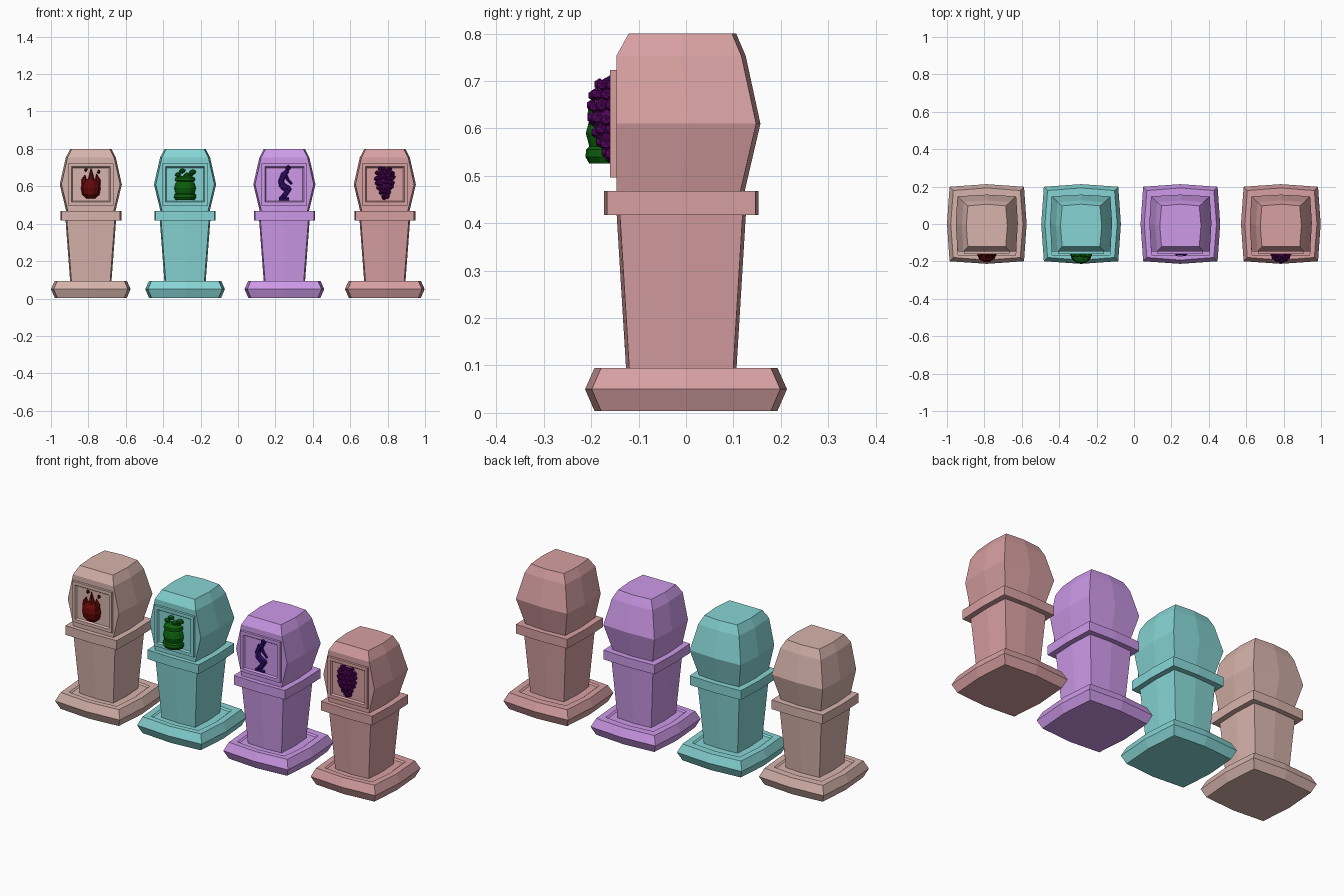
import bpy, bmesh, math, random
from mathutils import Vector, Matrix

if "Cube" in bpy.data.objects:
    bpy.data.objects.remove(bpy.data.objects["Cube"])

random.seed(4)


def material(name, rgb):
    m = bpy.data.materials.new(name)
    m.diffuse_color = [(c / 255) ** 2.2 for c in rgb] + [1]
    m.use_nodes = True
    m.node_tree.nodes["Principled BSDF"].inputs["Base Color"].default_value = m.diffuse_color
    return m


def finish(bm, name, mat):
    bmesh.ops.recalc_face_normals(bm, faces=bm.faces)
    me = bpy.data.meshes.new(name)
    bm.to_mesh(me)
    bm.free()
    me.materials.append(mat)
    ob = bpy.data.objects.new(name, me)
    bpy.context.collection.objects.link(ob)
    return ob


def loft(bm, rings):
    loops = [[bm.verts.new(p) for p in r] for r in rings]
    for a, b in zip(loops, loops[1:]):
        for i in range(len(a)):
            j = (i + 1) % len(a)
            bm.faces.new((a[i], a[j], b[j], b[i]))
    bm.faces.new(loops[0])
    bm.faces.new(loops[-1])


def bowed_square(cx, z, hx, y0, y1, bow, front_bow):
    # square whose sides have a slightly pushed-out midpoint
    c, ym = hx - bow, (y0 + y1) / 2
    f, b = y0 + front_bow, y1 - bow
    pts = [(-c, f), (0, y0), (c, f), (hx, ym), (c, b), (0, y1), (-c, b), (-hx, ym)]
    return [(cx + x, y, z) for x, y in pts]


def stack(name, cx, levels, mat, bow, front_bow):
    bm = bmesh.new()
    loft(bm, [bowed_square(cx, *lv, bow, front_bow) for lv in levels])
    return finish(bm, name, mat)


def turned(bm, cx, cy, profile, sides=10, depth=1.0):
    # round form from (x offset, z, radius) points
    loft(bm, [[(cx + dx + r * math.cos(t), cy + r * depth * math.sin(t), z)
               for t in [2 * math.pi * i / sides for i in range(sides)]]
              for dx, z, r in profile])


def ball(bm, p, r, scale=(1, 1, 1), sub=1):
    bmesh.ops.create_icosphere(bm, subdivisions=sub, radius=r,
                               matrix=Matrix.Translation(p) @ Matrix.Diagonal((*scale, 1)))


def limb(bm, cx, a, b, r1, r2, y=-0.155):
    a, b = Vector((cx + a[0], y, a[1])), Vector((cx + b[0], y, b[1]))
    d = b - a
    rot = d.to_track_quat('Z', 'Y').to_matrix().to_4x4()
    bmesh.ops.create_cone(bm, cap_ends=True, segments=6, radius1=r1, radius2=r2, depth=d.length,
                          matrix=Matrix.Translation((a + b) / 2) @ rot)


def panel(cx, mat):
    # square plaque with a sunken centre
    bm = bmesh.new()
    rect = lambda h, y: [(cx + sx * h, y, 0.61 + sz * (h - 0.009))
                         for sx, sz in ((-1, -1), (1, -1), (1, 1), (-1, 1))]
    loft(bm, [rect(0.122, -0.14), rect(0.122, -0.16), rect(0.104, -0.16), rect(0.098, -0.151)])
    finish(bm, "plaque", mat)


def pillar(cx, mat):
    stack("base", cx, [(0.004, 0.193, -0.193, 0.193), (0.05, 0.213, -0.213, 0.213),
                       (0.095, 0.193, -0.193, 0.193), (0.095, 0.16, -0.165, 0.155),
                       (0.088, 0.152, -0.157, 0.147)], mat, 0.014, 0.014)
    stack("column", cx, [(0.085, 0.11, -0.126, 0.106), (0.43, 0.136, -0.147, 0.127)],
          mat, 0.007, 0.007)
    stack("collar", cx, [(0.417, 0.163, -0.173, 0.153), (0.468, 0.163, -0.173, 0.153)],
          mat, 0.006, 0.006)
    stack("head", cx, [(0.46, 0.13, -0.147, 0.122), (0.61, 0.166, -0.147, 0.157),
                       (0.753, 0.134, -0.147, 0.126), (0.8, 0.11, -0.121, 0.106)],
          mat, 0.009, 0.0)
    panel(cx, mat)


def fire(cx, mat):
    bm = bmesh.new()
    turned(bm, cx, -0.158, [(0, 0.534, 0.022), (0, 0.555, 0.046), (0, 0.59, 0.053),
                            (0, 0.618, 0.046), (0, 0.64, 0.02)], 10, 0.88)
    # tongues of flame and loose sparks
    for x, z, r in ((-0.034, 0.66, 0.017), (0.002, 0.695, 0.022), (0.034, 0.665, 0.017)):
        turned(bm, cx, -0.165, [(x, 0.605, r), (x * 1.1, 0.635, r * 0.8), (x * 0.9, z, 0.002)], 6)
    for x, z in ((-0.026, 0.688), (0.042, 0.678)):
        ball(bm, (cx + x, -0.158, z), 0.009, (1, 1, 1.3))
    finish(bm, "flame_emblem", mat)


def sack(cx, mat):
    bm = bmesh.new()
    turned(bm, cx, -0.158, [(0, 0.526, 0.05), (0, 0.54, 0.059), (0, 0.556, 0.057), (0, 0.562, 0.05),
                            (0, 0.59, 0.058), (0, 0.618, 0.05), (0, 0.625, 0.042),
                            (0, 0.63, 0.054), (0, 0.645, 0.052), (0, 0.655, 0.03)], 12, 0.92)
    for x, z, r in ((-0.038, 0.662, 0.016), (-0.015, 0.682, 0.017), (0.01, 0.658, 0.019),
                    (0.04, 0.675, 0.019), (0.028, 0.662, 0.014)):
        ball(bm, (cx + x, -0.162, z), r, (1.15, 1, 0.8))
    finish(bm, "sack_emblem", mat)


def stooped_figure(cx, mat):
    bm = bmesh.new()
    ball(bm, (cx + 0.02, -0.158, 0.698), 0.016)
    bones = (((0.018, 0.685), (0.0, 0.665), 0.010, 0.014), ((0.0, 0.668), (-0.018, 0.628), 0.017, 0.014),
             ((-0.018, 0.635), (-0.012, 0.598), 0.015, 0.016), ((-0.012, 0.605), (0.03, 0.588), 0.016, 0.011),
             ((0.03, 0.592), (0.0, 0.54), 0.012, 0.008), ((-0.012, 0.6), (0.016, 0.572), 0.014, 0.01),
             ((0.016, 0.575), (-0.02, 0.535), 0.010, 0.008), ((-0.03, 0.532), (0.024, 0.532), 0.008, 0.008),
             ((0.005, 0.66), (0.022, 0.63), 0.009, 0.007), ((0.022, 0.632), (0.04, 0.612), 0.007, 0.006))
    for b in bones:
        limb(bm, cx, *b)
    finish(bm, "figure_emblem", mat)


def grapes(cx, mat):
    bm = bmesh.new()
    ball(bm, (cx, -0.158, 0.625), 0.045, (1, 0.85, 1.6), 2)
    # rows of berries, narrowing to the bottom
    rows = ((0.693, 0.028), (0.67, 0.042), (0.645, 0.045), (0.62, 0.042),
            (0.595, 0.035), (0.57, 0.024), (0.548, 0.012), (0.535, 0.003))
    for k, (z, r) in enumerate(rows):
        n = max(1, round(2 * math.pi * r / 0.024))
        for i in range(n):
            t = 2 * math.pi * (i + k % 2 / 2) / n
            p = (cx + r * math.cos(t), -0.158 + 0.9 * r * math.sin(t), z + random.uniform(-.004, .004))
            ball(bm, p, random.uniform(0.012, 0.015))
    finish(bm, "grape_emblem", mat)


# four pillars, each with its own colour and emblem
for cx, stone, tint, emblem in (
        (-0.787, (214, 178, 170), (100, 16, 16), fire),
        (-0.283, (134, 212, 212), (20, 95, 20), sack),
        (0.248, (204, 152, 232), (50, 20, 110), stooped_figure),
        (0.785, (214, 158, 160), (85, 14, 95), grapes)):
    pillar(cx, material("stone", stone))
    emblem(cx, material("emblem", tint))
